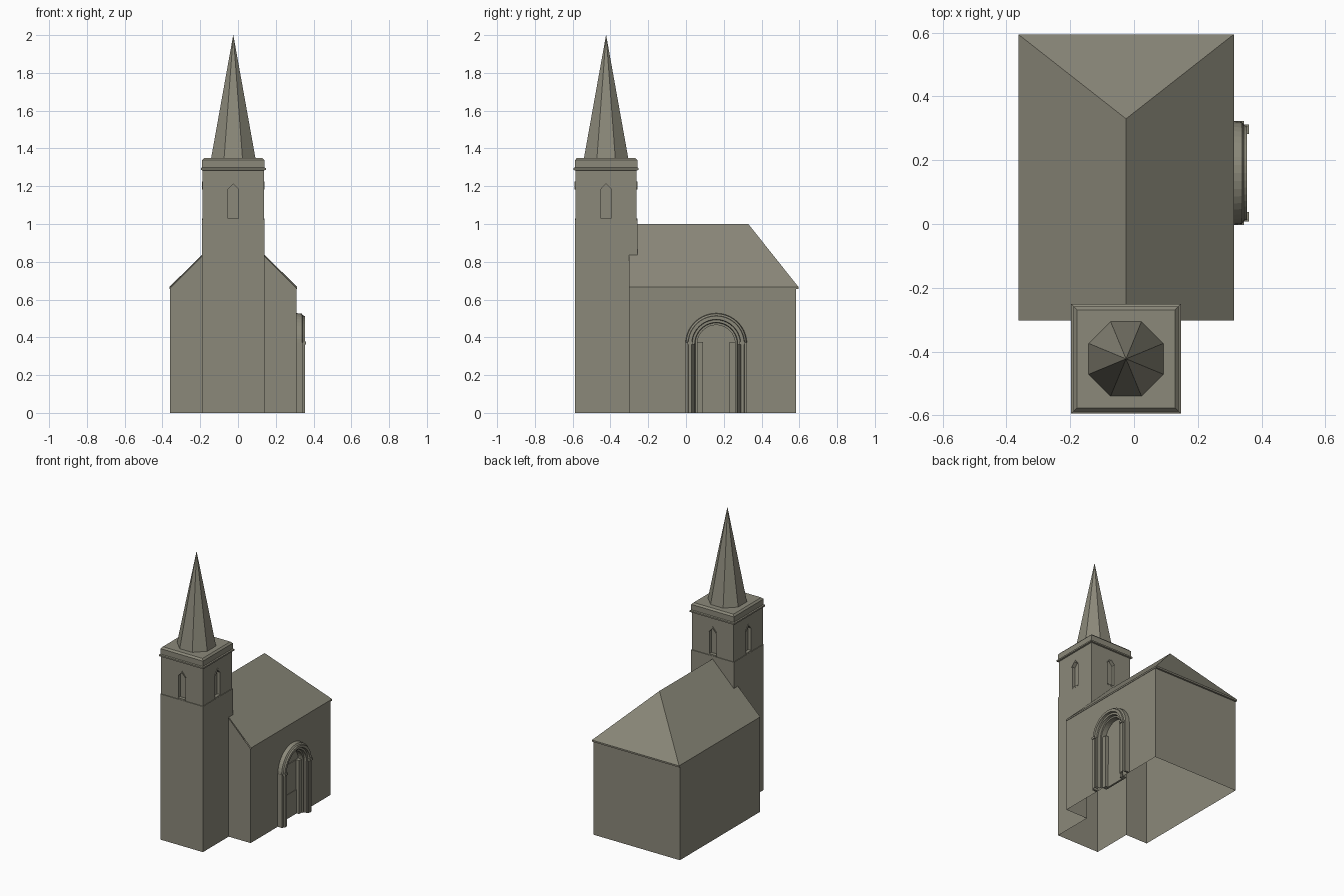
import bpy, bmesh, math
from mathutils import Vector

if "Cube" in bpy.data.objects:
    bpy.data.objects.remove(bpy.data.objects["Cube"])

stone = bpy.data.materials.new("warm grey stone")
stone.diffuse_color = (0.26, 0.25, 0.195, 1)
stone.use_nodes = True
stone.node_tree.nodes["Principled BSDF"].inputs["Base Color"].default_value = stone.diffuse_color


def build(name, polys):
    """Make an object from polygons given as point lists, welding shared corners."""
    bm = bmesh.new()
    for p in polys:
        bm.faces.new([bm.verts.new(v) for v in p])
    bmesh.ops.remove_doubles(bm, verts=bm.verts, dist=1e-5)
    bmesh.ops.recalc_face_normals(bm, faces=bm.faces)
    me = bpy.data.meshes.new(name)
    bm.to_mesh(me)
    bm.free()
    me.materials.append(stone)
    ob = bpy.data.objects.new(name, me)
    bpy.context.collection.objects.link(ob)
    return ob


def strip(a, b):
    return [[a[i], a[i + 1], b[i + 1], b[i]] for i in range(len(a) - 1)]


def box(x0, x1, y0, y1, z0, z1):
    lo = [(x0, y0, z0), (x1, y0, z0), (x1, y1, z0), (x0, y1, z0), (x0, y0, z0)]
    hi = [(x, y, z1) for x, y, _ in lo]
    return strip(lo, hi) + [lo[:4], hi[:4]]


TX, TY = -0.025, -0.423      # tower centre


def ring(n, apothem, z):
    r = apothem / math.cos(math.pi / n)
    return [(TX + r * math.cos((2 * i + 1) * math.pi / n),
             TY + r * math.sin((2 * i + 1) * math.pi / n), z) for i in range(n)]


def stack(n, profile, cap=True):
    """Polygonal rings (apothem, height) joined in a tower-centred stack."""
    rings = [ring(n, a, z) for a, z in profile]
    polys = []
    for a, b in zip(rings, rings[1:]):
        polys += strip(a + a[:1], b + b[:1])
    return polys + ([rings[-1]] if cap else [])


# main dimensions
XL, XR, YF, YB = -0.36, 0.31, -0.303, 0.582
EAVE, RIDGE, SHOULDER = 0.66, 1.0, 0.83
H = 0.165
x0, x1, y0, y1 = TX - H, TX + H, TY - H, TY + H

# portal outline, shared by the wall opening and the mouldings
PY, PZ, STEPS = 0.16, 0.365, 20


def arch(r, x):
    pts = [(x, PY - r, 0)]
    for i in range(STEPS + 1):
        a = math.pi * (1 - i / STEPS)
        pts.append((x, PY + r * math.cos(a), PZ + r * math.sin(a)))
    return pts + [(x, PY + r, 0)]


# walls: nave and lower tower as one shell, open underneath
walls = [
    [(XL, YF, 0), (XL, YB, 0), (XL, YB, EAVE), (XL, YF, EAVE)],
    [(XL, YB, 0), (XR, YB, 0), (XR, YB, EAVE), (XL, YB, EAVE)],
    [(XR, YF, 0)] + arch(0.1, XR) + [(XR, YB, 0), (XR, YB, EAVE), (XR, YF, EAVE)],
    [(x0, y0, 0), (x1, y0, 0), (x1, y0, 1.02), (x0, y0, 1.02)],
    [(x0, y1, SHOULDER), (x1, y1, SHOULDER), (x1, y1, 1.02), (x0, y1, 1.02)],
]
for xe, xt in ((XL, x0), (XR, x1)):
    walls.append([(xe, YF, 0), (xt, YF, 0), (xt, YF, SHOULDER), (xe, YF, EAVE)])
    walls.append([(xt, y0, 0), (xt, YF, 0), (xt, YF, SHOULDER), (xt, y1, SHOULDER),
                  (xt, y1, 1.02), (xt, y0, 1.02)])
walls += stack(4, [(H, 1.02), (0.162, 1.021)], cap=False)
build("walls", walls)

# nave roof: gabled at the tower, hipped at the back, with a thin eave lip
L, R, B, Z = -0.363, 0.313, 0.595, 0.667
rf, rb = (TX, y1 - 0.005, RIDGE), (TX, 0.33, RIDGE)
roof = [[(L, B, Z), (R, B, Z), rb]]
for xe, xt in ((L, x0), (R, x1)):
    roof.append([(xe, YF, Z), (xt, YF, SHOULDER + 0.006), (xt, y1 - 0.005, SHOULDER + 0.006),
                 rf, rb, (xe, B, Z)])
lip = [(L, YF, Z), (L, B, Z), (R, B, Z), (R, YF, Z)]
low = [(x, y, EAVE - 0.004) for x, y, z in lip]
inner = [(XL, YF, EAVE - 0.004), (XL, YB, EAVE - 0.004),
         (XR, YB, EAVE - 0.004), (XR, YF, EAVE - 0.004)]
roof += strip(lip, low) + strip(low, inner)
build("nave_roof", roof)

# belfry: four walls, each with a recessed lancet window
U, W = 0.162, 0.027
belfry, trim = [], []


def turn(polys, k):
    c, s = [(1, 0), (0, 1), (-1, 0), (0, -1)][k]
    return [[(TX + c * x - s * y, TY + s * x + c * y, z) for x, y, z in p] for p in polys]


for k in range(4):
    lancet = [(-W, 1.021), (-W, 1.185), (0, 1.216), (W, 1.185), (W, 1.021)]
    outer = [(u, -U, z) for u, z in lancet]
    back = [(u, -U + 0.022, z) for u, z in lancet]
    face = [(-U, -U, 1.021)] + outer + [(U, -U, 1.021), (U, -U, 1.29), (-U, -U, 1.29)]
    belfry += turn([face, back] + strip(outer, back), k)
    # pointed hood and sill
    hood = [(-W - .003, 1.182), (0, 1.213), (W + .003, 1.182),
            (W + .003, 1.19), (0, 1.226), (-W - .003, 1.19)]
    f = [(u, -U - 0.004, z) for u, z in hood]
    g = [(u, -U + 0.006, z) for u, z in hood]
    trim += turn([f[0:2] + f[4:6], f[1:5]] + strip(f + f[:1], g + g[:1]), k)
    trim += turn(box(-W, W, -U - 0.003, -U + 0.02, 1.021, 1.03), k)
build("belfry", belfry)
build("window_trim", trim)

# cornice, parapet and spire
build("cornice_and_parapet", stack(4, [(0.160, 1.283), (0.172, 1.286), (0.172, 1.296),
                                       (0.165, 1.30), (0.165, 1.338), (0.154, 1.35)]))
build("spire", stack(8, [(0.117, 1.35), (0.0004, 2.0)]))

# portal: stepped moulding swept around the arch
section = [(.163, .31), (.16, .338), (.15, .345), (.148, .355), (.13, .355), (.127, .34),
           (.114, .34), (.111, .322), (.1, .322), (.1, .285)]
curves = [arch(r, x) for r, x in section]
portal = []
for a, b in zip(curves, curves[1:]):
    portal += strip(a, b)
build("portal_moulding", portal)

# tympanum panel behind the arch, with door and frame
build("tympanum", [arch(0.1, 0.285)])
door = box(0.28, 0.293, PY - .07, PY + .07, 0, 0.168)
door += box(0.28, 0.290, PY - .07, PY + .07, 0.168, 0.375)
build("door", door)

posts, columns = [], []
for s in (-1, 1):
    ya, yb = sorted((PY + s * .07, PY + s * .1))
    posts += box(0.28, 0.312, ya, yb, 0, 0.375)
    # outer jamb block and capital
    ya, yb = sorted((PY + s * .15, PY + s * .163))
    posts += box(0.31, 0.345, ya, yb, 0, 0.372)
    ya, yb = sorted((PY + s * .122, PY + s * .152))
    columns += box(0.32, 0.361, ya, yb, 0.362, 0.378)
    # slender shaft in the step of the jamb
    cir = [(0.342 + .010 * math.cos(a), PY + s * .121 + .010 * math.sin(a))
           for a in [i * math.tau / 10 for i in range(11)]]
    columns += strip([(x, y, 0) for x, y in cir], [(x, y, 0.365) for x, y in cir])
build("door_frame", posts)
build("portal_columns", columns)
